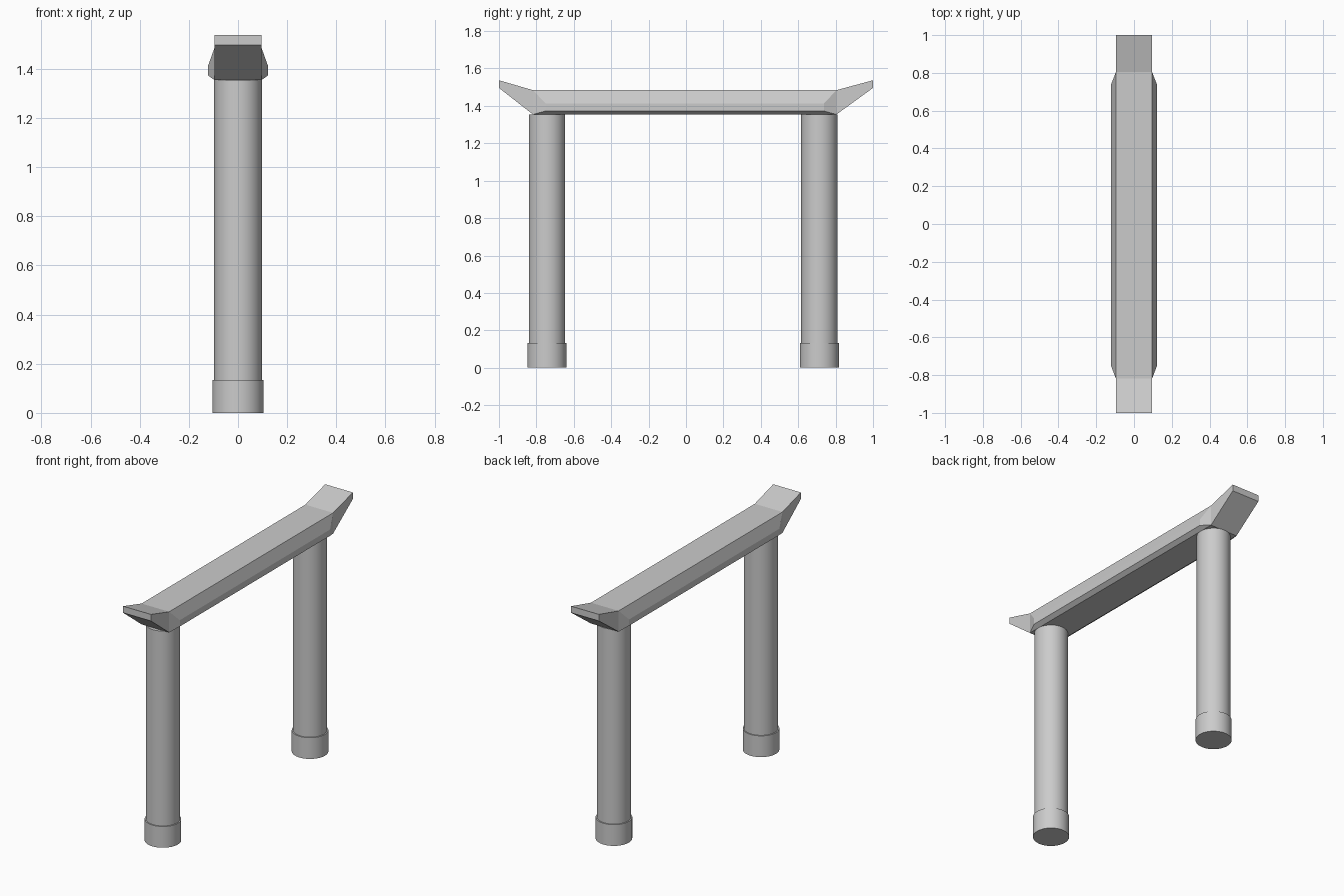
import bpy, bmesh, math

if "Cube" in bpy.data.objects:
    bpy.data.objects.remove(bpy.data.objects["Cube"])

POSTS_Y = (-0.743, 0.713)
Y0, Y1 = -0.818, 0.804          # straight part of the beam
ZB, ZT = 1.354, 1.484           # beam underside and top
HALF = 0.096                    # beam half width


def cylinder(name, y, radius, z0, z1):
    bpy.ops.mesh.primitive_cylinder_add(vertices=48, radius=radius, depth=z1 - z0,
                                        location=(0, y, (z0 + z1) / 2))
    ob = bpy.context.object
    ob.name = name
    bpy.ops.object.shade_smooth_by_angle(angle=math.radians(30))


# round posts standing in slightly wider footings
for side, y in zip(("front", "back"), POSTS_Y):
    cylinder(side + "_post", y, 0.097, 0.13, ZB)
    cylinder(side + "_footing", y, 0.104, 0, 0.133)

# lintel: side outline with upswept ends, as stations of (y, bottom, top)
stations = [(-1, 1.496, 1.537), (Y0, ZB, ZT), (Y1, ZB, ZT), (1, 1.496, 1.537)]
bm = bmesh.new()
rings = [[bm.verts.new((x, y, z)) for x, z in
          ((-HALF, b), (HALF, b), (HALF, t), (-HALF, t))] for y, b, t in stations]
for a, b in zip(rings, rings[1:]):
    for i in range(4):
        j = (i + 1) % 4
        # middle section sides are left open for the raised panels
        if i in (1, 3) and a is rings[1]:
            x = 0.122 if i == 1 else -0.122
            outer = [a[i], a[j], b[j], b[i]]
            mid_z = lambda v: 1.373 if v.co.z < 1.4 else 1.412
            inner = [bm.verts.new((x, -0.75 if v.co.y < 0 else 0.737, mid_z(v))) for v in outer]
            bm.faces.new(inner)
            for k in range(4):
                m = (k + 1) % 4
                bm.faces.new((outer[k], outer[m], inner[m], inner[k]))
        else:
            bm.faces.new((a[i], a[j], b[j], b[i]))
bm.faces.new(rings[0])
bm.faces.new(rings[-1])
bmesh.ops.recalc_face_normals(bm, faces=bm.faces)
mesh = bpy.data.meshes.new("lintel")
bm.to_mesh(mesh)
bm.free()
bpy.context.collection.objects.link(bpy.data.objects.new("lintel", mesh))
